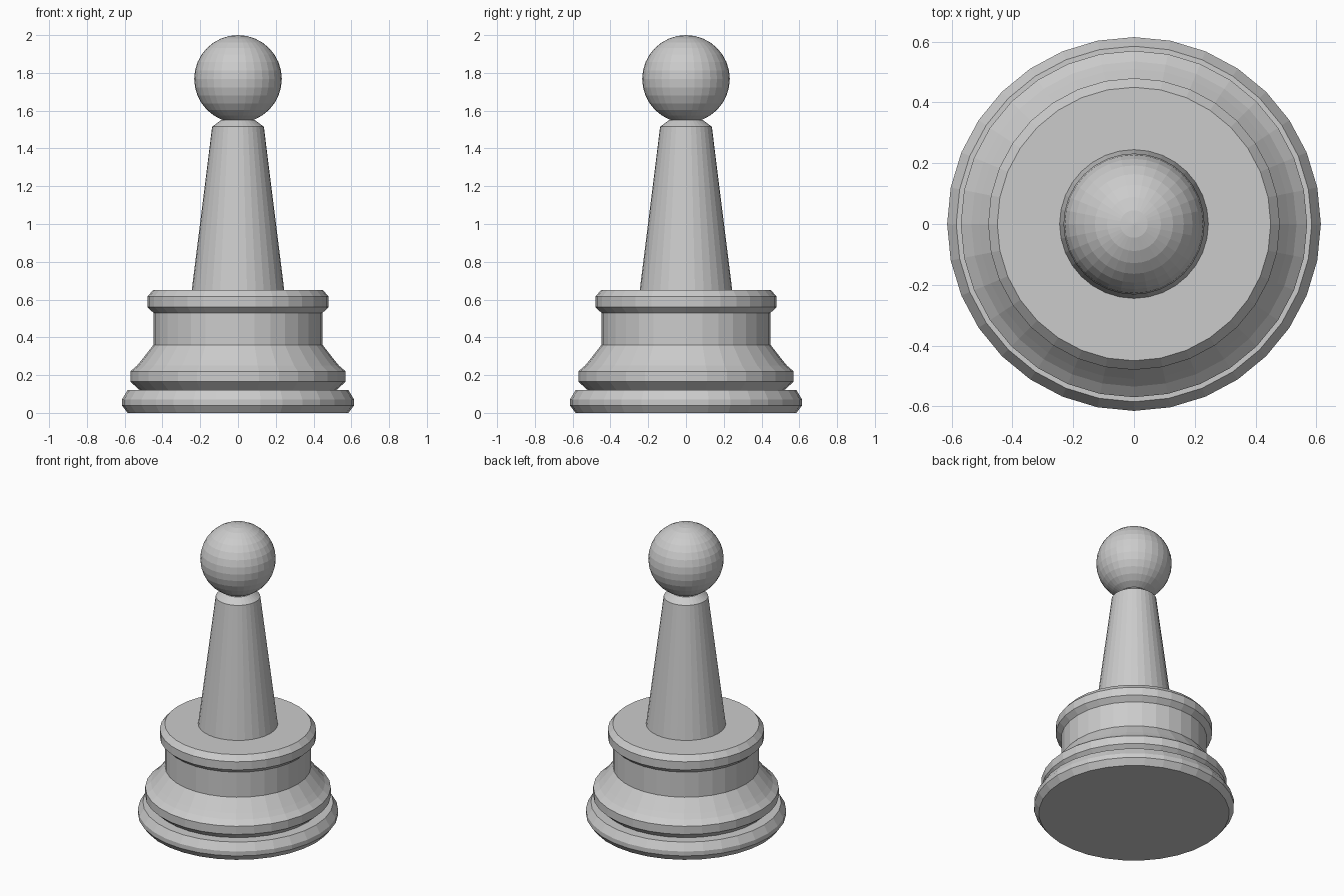
import bpy
import bmesh
from math import cos, sin, tau

cube = bpy.data.objects.get("Cube")
if cube:
    bpy.data.objects.remove(cube, do_unlink=True)

SIDES = 32

grey = bpy.data.materials.new("light_grey")
grey.use_nodes = True
colour = (0.6, 0.6, 0.6, 1)
grey.diffuse_color = colour
grey.node_tree.nodes["Principled BSDF"].inputs["Base Color"].default_value = colour


def add_object(name, bm):
    bmesh.ops.recalc_face_normals(bm, faces=bm.faces)
    mesh = bpy.data.meshes.new(name)
    bm.to_mesh(mesh)
    bm.free()
    mesh.materials.append(grey)
    obj = bpy.data.objects.new(name, mesh)
    bpy.context.collection.objects.link(obj)
    return obj


def turned(name, profile):
    """Turn a (radius, height) profile about z and cap both ends."""
    bm = bmesh.new()
    rings = [[bm.verts.new((r * cos(tau * i / SIDES), r * sin(tau * i / SIDES), z))
              for i in range(SIDES)] for r, z in profile]
    for low, high in zip(rings, rings[1:]):
        for i in range(SIDES):
            j = (i + 1) % SIDES
            bm.faces.new((low[i], low[j], high[j], high[i]))
    bm.faces.new(rings[0])
    bm.faces.new(rings[-1])
    return add_object(name, bm)


# Stepped base: foot ring, groove, cove, drum and upper rim
turned("base", [
    (0.585, 0), (0.615, 0.04), (0.615, 0.07), (0.585, 0.12),
    (0.52, 0.12), (0.57, 0.165), (0.57, 0.22), (0.535, 0.25),
    (0.51, 0.28), (0.448, 0.36), (0.448, 0.53), (0.48, 0.56),
    (0.48, 0.615), (0.45, 0.65),
])

# Tapered stem with a chamfered top
turned("stem", [(0.245, 0.648), (0.137, 1.515), (0.09, 1.55)])

# Ball on top
ball = bmesh.new()
bmesh.ops.create_uvsphere(ball, u_segments=SIDES, v_segments=16, radius=0.232)
bmesh.ops.translate(ball, verts=ball.verts, vec=(0, 0, 1.768))
add_object("ball", ball)
